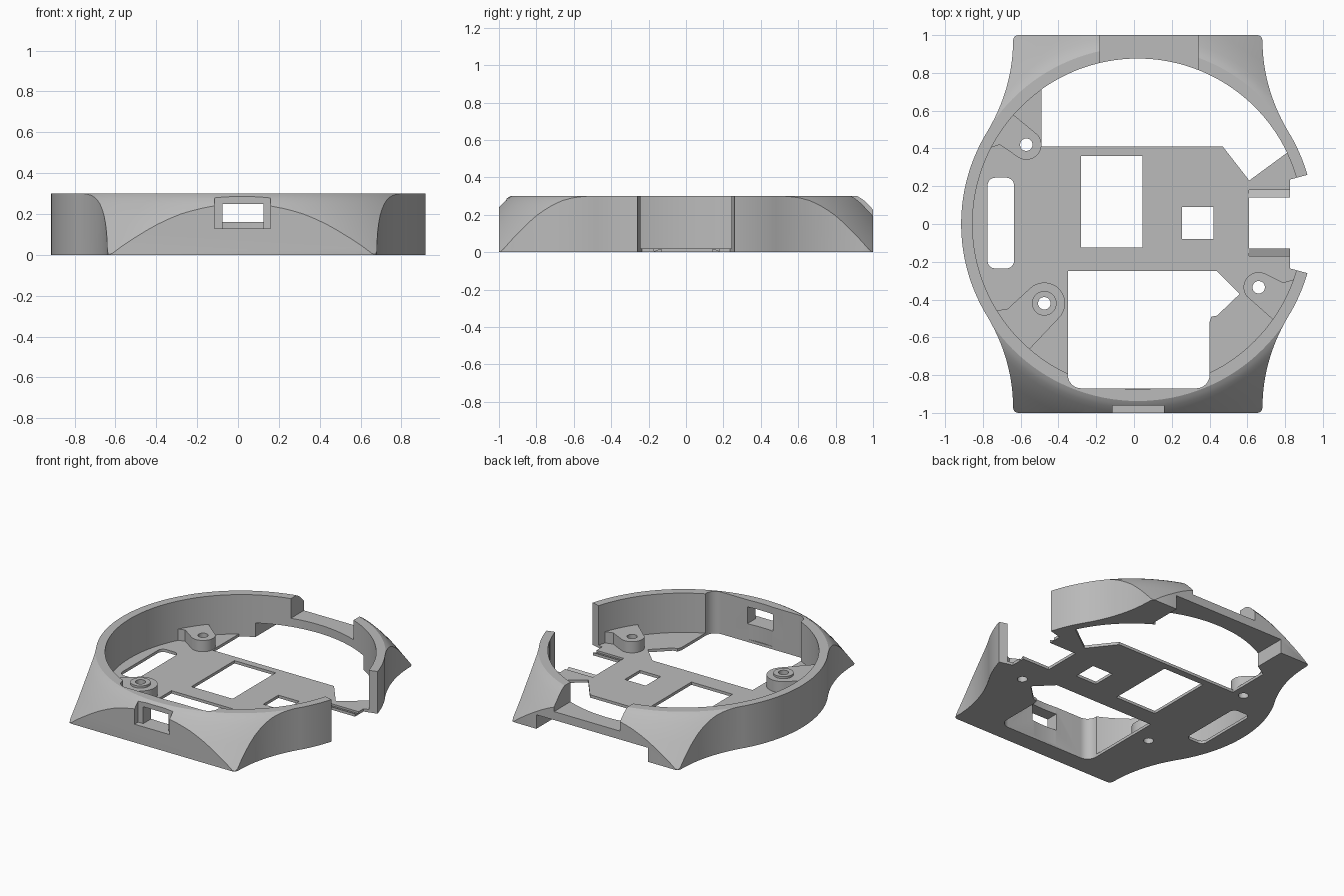
import bpy, bmesh
from math import sin, cos, radians
from mathutils import Vector

if "Cube" in bpy.data.objects:
    bpy.data.objects.remove(bpy.data.objects["Cube"])

CX = 0.02          # centre of the round case
R_OUT, R_IN = 0.935, 0.875
HEIGHT, FLOOR = 0.3, 0.02

grey = bpy.data.materials.new("light_grey")
grey.use_nodes = True
tone = (0.5, 0.5, 0.5, 1)
grey.diffuse_color = tone
grey.node_tree.nodes["Principled BSDF"].inputs["Base Color"].default_value = tone


def arc(cx, cy, r, a0, a1, n):
    steps = [radians(a0 + (a1 - a0) * i / n) for i in range(n + 1)]
    return [(cx + r * cos(a), cy + r * sin(a)) for a in steps]


def circle(cx, cy, r, n=128):
    return arc(cx, cy, r, 0, 360, n)[:-1]


def rect(x0, x1, y0, y1, r=0):
    if not r:
        return [(x0, y0), (x1, y0), (x1, y1), (x0, y1)]
    corners = ((x1 - r, y1 - r, 0), (x0 + r, y1 - r, 90), (x0 + r, y0 + r, 180), (x1 - r, y0 + r, 270))
    return [p for x, y, a in corners for p in arc(x, y, r, a, a + 90, 8)]


def loft(name, layers):
    """Stack outlines given as (points, z) into a closed solid."""
    bm = bmesh.new()
    rings = [[bm.verts.new((x, y, z)) for x, y in pts] for pts, z in layers]
    for low, high in zip(rings, rings[1:]):
        for i in range(len(low)):
            j = (i + 1) % len(low)
            bm.faces.new((low[i], low[j], high[j], high[i]))
    bm.faces.new(rings[0][::-1])
    bm.faces.new(rings[-1])
    bmesh.ops.recalc_face_normals(bm, faces=bm.faces)
    mesh = bpy.data.meshes.new(name)
    bm.to_mesh(mesh)
    bm.free()
    mesh.materials.append(grey)
    obj = bpy.data.objects.new(name, mesh)
    bpy.context.collection.objects.link(obj)
    return obj


def prism(name, pts, z0, z1):
    return loft(name, [(pts, z0), (pts, z1)])


def activate(obj):
    bpy.ops.object.select_all(action="DESELECT")
    obj.select_set(True)
    bpy.context.view_layer.objects.active = obj


def boolean(target, tool, operation="DIFFERENCE"):
    activate(target)
    mod = target.modifiers.new("cut", "BOOLEAN")
    mod.operation, mod.solver, mod.object = operation, "EXACT", tool
    bpy.ops.object.modifier_apply(modifier=mod.name)
    bpy.data.objects.remove(tool)


def cut(target, pts, z0=-0.1, z1=0.5):
    boolean(target, prism("cutter", pts, z0, z1))


def finish(obj):
    activate(obj)
    bpy.ops.object.shade_smooth_by_angle(angle=radians(28))


# Case outline: round body blending into straight lugs, one quadrant mirrored
start, control, end = Vector((0.801, 0.4815)), Vector((0.66, 0.716)), Vector((0.66, 0.975))
quarter = arc(0, 0, R_OUT, 0, 30, 16)
for i in range(13):
    t = i / 12
    quarter.append(tuple(start * (1 - t) ** 2 + control * 2 * t * (1 - t) + end * t * t))
quarter += [(0.653, 0.993), (0.635, 1.0)]
half = quarter + [(-x, y) for x, y in quarter[::-1]]
outline = [(x + CX, y) for x, y in half + [(-x, -y) for x, y in half[1:-1]]]
outline += [(CX + R_OUT, 0)] if outline[0] != (CX + R_OUT, 0) else []
case = prism("case_body", outline, 0, 0.4)

# Flared dome trims the lugs and rounds the shoulder
flare = [(1.2, -0.1), (1.19, 0), (1.155, 0.05), (1.118, 0.1), (1.082, 0.15), (1.044, 0.2),
         (1.0, 0.25), (0.975, 0.275), (0.955, 0.29), (0.937, HEIGHT)]
boolean(case, loft("dome", [(circle(CX, 0, r), z) for r, z in flare]), "INTERSECT")

# Inner well and front pocket with flat end wall
cut(case, circle(CX, 0, R_IN), FLOOR)
pocket = [(-0.35, -0.25)] + arc(-0.28, -0.80, 0.07, 180, 270, 8) + arc(0.33, -0.80, 0.07, 270, 360, 8)
pocket += [(0.4, -0.52), (0.41, -0.49), (0.44, -0.485), (0.56, -0.37), (0.44, -0.25)]
cut(case, pocket)

# Rear floor opening
cut(case, [(-0.49, 0.41), (0.47, 0.41), (0.61, 0.23)] + arc(CX, 0, R_IN + 0.001, 25.5, 125.6, 40))

# Floor windows and side slot
cut(case, rect(-0.28, 0.045, -0.125, 0.36))
cut(case, rect(0.255, 0.42, -0.08, 0.09))
cut(case, rect(-0.775, -0.635, -0.235, 0.245, 0.04))

# Side gap in the ring, with a slot through the floor
cut(case, [(0.7, -0.23), (0.84, -0.23), (1.1, -0.31), (1.1, 0.31), (0.84, 0.23), (0.7, 0.23)], FLOOR)
cut(case, [(0.825, -0.235), (1.1, -0.31), (1.1, 0.31), (0.825, 0.235)])
cut(case, rect(0.61, 1.1, -0.17, 0.18))

# Rear notch, and the hollow under its bridge
cut(case, rect(-0.18, 0.34, 0.7, 1.1), 0.16)
cut(case, rect(-0.4, 0.48, 0.76, 1.1), -0.1, 0.1)

# Front port: outer recess, narrower inner opening
cut(case, rect(-0.115, 0.16, -1.1, -0.96), 0.13, 0.285)
cut(case, rect(-0.075, 0.125, -1.1, -0.8), 0.13, 0.25)

# Screw pads: round nose widening to the wall
pads = {
    "front_right_pad": ((-0.475, -0.42), 0.11, -40, 130, [(-0.67, -0.45), (-0.75, -0.46), (-0.56, -0.67)]),
    "rear_right_pad": ((-0.57, 0.42), 0.08, -120, 40, [(-0.64, 0.58), (-0.77, 0.40), (-0.71, 0.42)]),
    "front_left_pad": ((0.66, -0.335), 0.08, 65, 215, [(0.74, -0.51), (0.86, -0.29), (0.79, -0.31)]),
}
for name, ((x, y), r, a0, a1, wall) in pads.items():
    pad = prism(name, arc(x, y, r, a0, a1, 24) + wall, 0.005, 0.1)
    hole = circle(x, y, 0.033, 32)
    cut(pad, hole)
    cut(case, hole)
    finish(pad)

# Raised collar on the front right pad
collar = prism("screw_collar", circle(-0.475, -0.42, 0.065, 48), 0.09, 0.115)
cut(collar, circle(-0.475, -0.42, 0.033, 32))
finish(collar)
finish(case)

# Sloped prongs either side of the floor slot
for name, inner, outer in (("left_prong", 0.14, 0.18), ("right_prong", -0.13, -0.17)):
    prong = loft(name, [(rect(0.605, 0.825, *sorted((inner, outer))), 0),
                        (rect(0.605, 0.825, *sorted((inner, outer))), FLOOR)])
    for v in prong.data.vertices:
        if v.co.z > 0.01 and abs(v.co.y - outer) < 0.001:
            v.co.z = 0.006
